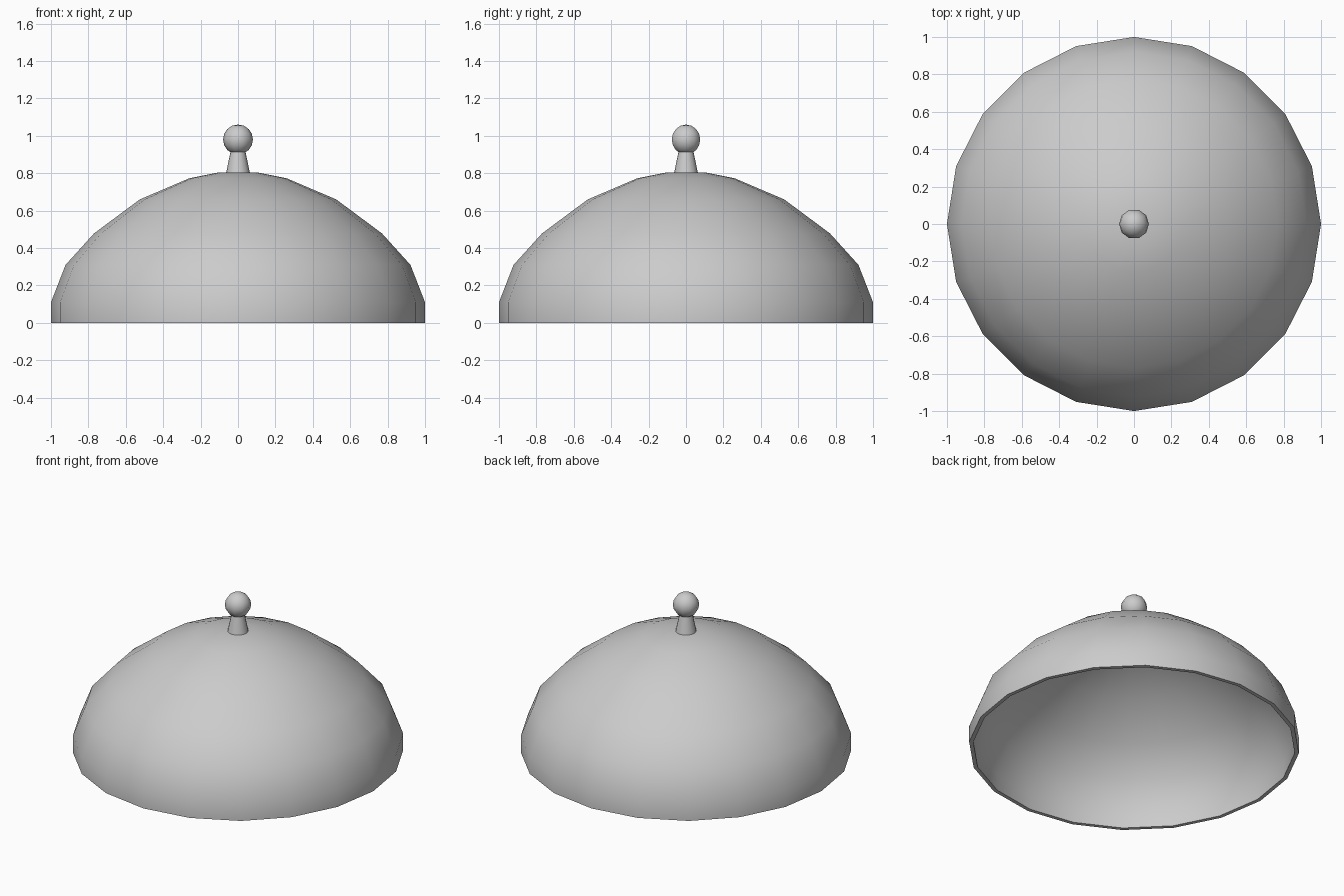
import bpy, bmesh
from math import cos, sin, pi, radians

if "Cube" in bpy.data.objects:
    bpy.data.objects.remove(bpy.data.objects["Cube"])


def lathe(name, profile, sides, angle=50):
    """Revolve (radius, z) points around z; radius 0 becomes a pole."""
    bm = bmesh.new()
    rings = []
    for r, z in profile:
        n = 1 if r == 0 else sides
        rings.append([bm.verts.new((r * cos(2 * pi * i / sides),
                                    r * sin(2 * pi * i / sides), z)) for i in range(n)])
    for a, b in zip(rings, rings[1:]):
        for i in range(sides):
            j = (i + 1) % sides
            quad = [a[i % len(a)], a[j % len(a)], b[j % len(b)], b[i % len(b)]]
            bm.faces.new(list(dict.fromkeys(quad)))
    bmesh.ops.recalc_face_normals(bm, faces=bm.faces)
    mesh = bpy.data.meshes.new(name)
    bm.to_mesh(mesh)
    bm.free()
    ob = bpy.data.objects.new(name, mesh)
    bpy.context.collection.objects.link(ob)
    bpy.ops.object.select_all(action='DESELECT')
    ob.select_set(True)
    bpy.context.view_layer.objects.active = ob
    bpy.ops.object.shade_smooth_by_angle(angle=radians(angle))
    return ob


# Hollow dome: outer skin from the crown to the rim, then back up inside
outer = [(0, 0.805), (0.11, 0.803), (0.26, 0.773), (0.525, 0.66),
         (0.77, 0.478), (0.922, 0.31), (1.0, 0.11), (1.0, 0.0)]
inner = [(0.975, 0.0), (0.975, 0.105), (0.90, 0.297), (0.753, 0.46),
         (0.513, 0.637), (0.253, 0.748), (0.107, 0.778), (0, 0.78)]
lathe("dome_cover", outer + inner, 20)

# Tapered neck of the handle
lathe("handle_neck", [(0, 0.80), (0.064, 0.80), (0.04, 0.915), (0, 0.915)], 16)

# Round knob
R = 0.08
knob = [(0 if k in (0, 8) else R * sin(pi * k / 8), 0.98 + R * cos(pi * k / 8))
        for k in range(9)]
lathe("handle_knob", knob, 10)
